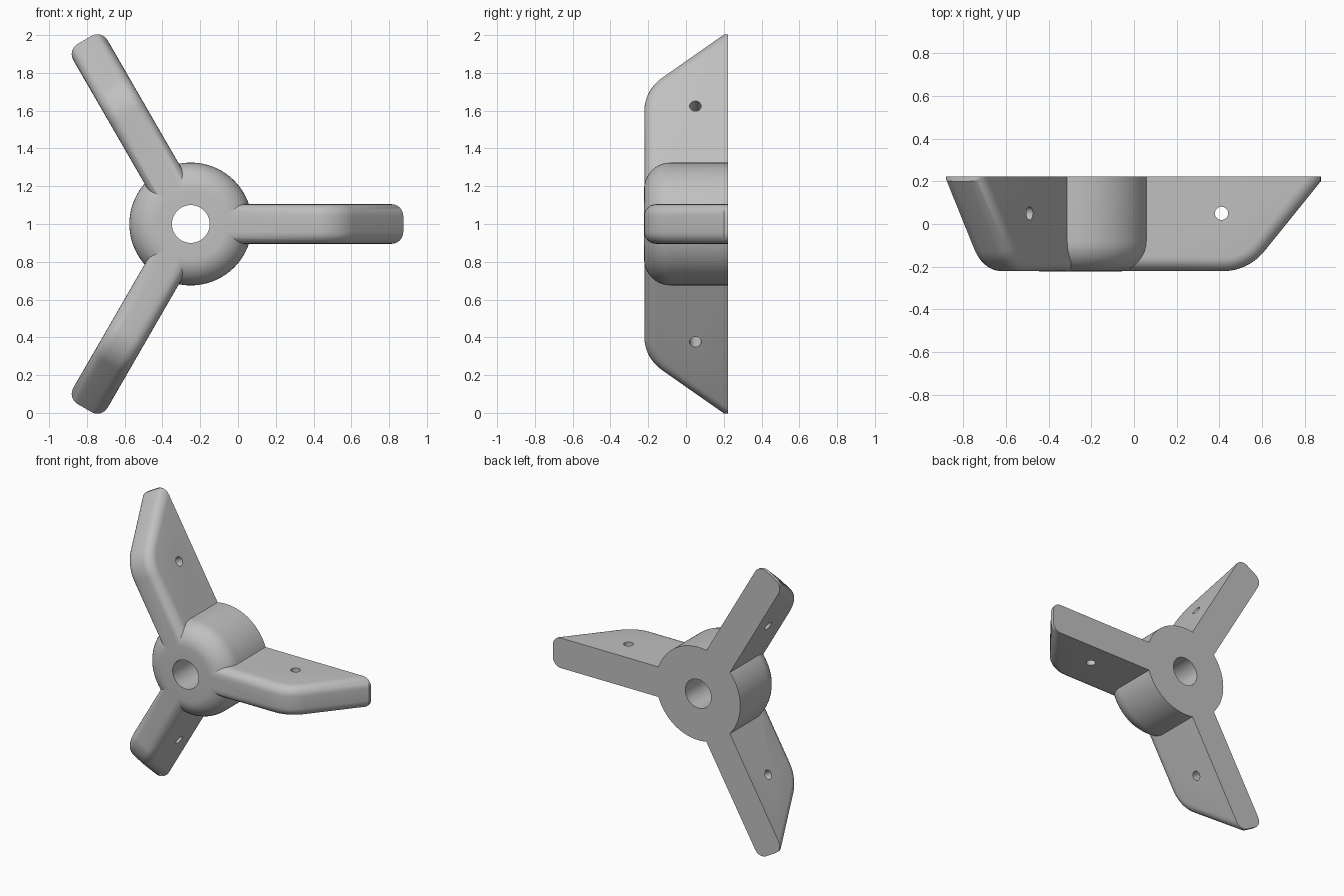
import bpy
import bmesh
from math import sin, cos, tan, atan2, radians, pi
from mathutils import Matrix, Vector

if "Cube" in bpy.data.objects:
    bpy.data.objects.remove(bpy.data.objects["Cube"])

CENTRE = Vector((-0.25, 0, 1))
FRONT, BACK = -0.221, 0.222
HALF_WIDTH = 0.105
ARM_ANGLES = [radians(a) for a in (0, 120, 240)]

grey = bpy.data.materials.new("grey plastic")
grey.use_nodes = True
grey.diffuse_color = (0.53, 0.53, 0.53, 1)
grey.node_tree.nodes["Principled BSDF"].inputs["Base Color"].default_value = (0.53, 0.53, 0.53, 1)


def make_object(name, bm, angle=0.0):
    """Turn a part about the hub axis and place it on the hub centre."""
    bmesh.ops.recalc_face_normals(bm, faces=bm.faces)
    bm.transform(Matrix.Translation(CENTRE) @ Matrix.Rotation(-angle, 4, 'Y'))
    mesh = bpy.data.meshes.new(name)
    bm.to_mesh(mesh)
    bm.free()
    mesh.materials.append(grey)
    obj = bpy.data.objects.new(name, mesh)
    bpy.context.collection.objects.link(obj)
    return obj


def make_hub():
    # Lathed ring: bore, flat front, rounded shoulder, straight side
    bore, outer, fillet, front = 0.1, 0.325, 0.14, FRONT - 0.001
    profile = [(bore, 0.5), (bore, front)]
    for i in range(11):
        a = pi / 2 * i / 10
        profile.append((outer - fillet + fillet * sin(a), front + fillet * (1 - cos(a))))
    profile.append((outer, 0.5))

    bm = bmesh.new()
    verts = [bm.verts.new((r, y, 0)) for r, y in profile]
    edges = [bm.edges.new((v, verts[i - 1])) for i, v in enumerate(verts)]
    bmesh.ops.spin(bm, geom=verts + edges, cent=(0, 0, 0), axis=(0, 1, 0),
                   angle=2 * pi, steps=96)
    bmesh.ops.remove_doubles(bm, verts=bm.verts, dist=0.0001)
    return make_object("hub", bm)


def make_arm(angle):
    # Side profile: straight front, rounded bend, slanted tip
    bend, tip = Vector((0.785, FRONT)), Vector((1.125, 0.2))
    slope = atan2(tip.y - bend.y, tip.x - bend.x)
    radius = 0.25
    start = bend.x - radius * tan(slope / 2)
    profile = [(0.15, 0.4), (0.15, FRONT)]
    for i in range(11):
        a = slope * i / 10
        profile.append((start + radius * sin(a), FRONT + radius * (1 - cos(a))))
    profile += [tuple(tip), (tip.x, 0.4)]

    bm = bmesh.new()
    face = bm.faces.new([bm.verts.new((x, y, -HALF_WIDTH)) for x, y in profile])
    grown = bmesh.ops.extrude_face_region(bm, geom=[face])["geom"]
    bmesh.ops.translate(bm, vec=(0, 0, 2 * HALF_WIDTH),
                        verts=[g for g in grown if isinstance(g, bmesh.types.BMVert)])
    # Round both long edges of the front and the tip
    rim = []
    for e in bm.edges:
        a, b = (v.co for v in e.verts)
        inner = a.x < 0.16 and b.x < 0.16
        back = a.y > 0.39 and b.y > 0.39
        if abs(a.z - b.z) < 0.01 and not inner and not back:
            rim.append(e)
    bmesh.ops.bevel(bm, geom=rim, offset=0.062, segments=6, profile=0.5, affect='EDGES')
    return make_object("arm", bm, angle)


def apply_boolean(target, tool, operation):
    mod = target.modifiers.new(operation.lower(), 'BOOLEAN')
    mod.object = tool
    mod.operation = operation
    mod.solver = 'EXACT'
    bpy.context.view_layer.objects.active = target
    bpy.ops.object.modifier_apply(modifier=mod.name)
    bpy.data.objects.remove(tool)


body = make_hub()
body.name = "three_arm_knob"
for arm_angle in ARM_ANGLES:
    apply_boolean(body, make_arm(arm_angle), 'UNION')

# Flat back
bm = bmesh.new()
bmesh.ops.create_cube(bm, size=4)
bm.transform(Matrix.Translation((0, BACK + 2, 0)))
apply_boolean(body, make_object("back_cutter", bm), 'DIFFERENCE')

# Pin hole through each arm
for arm_angle in ARM_ANGLES:
    bm = bmesh.new()
    bmesh.ops.create_cone(bm, cap_ends=True, segments=24,
                          radius1=0.031, radius2=0.031, depth=0.5)
    bm.transform(Matrix.Translation((0.66, 0.05, 0)))
    apply_boolean(body, make_object("pin_cutter", bm, arm_angle), 'DIFFERENCE')

bpy.ops.object.select_all(action='DESELECT')
body.select_set(True)
bpy.context.view_layer.objects.active = body
bpy.ops.object.shade_smooth_by_angle(angle=radians(30))
